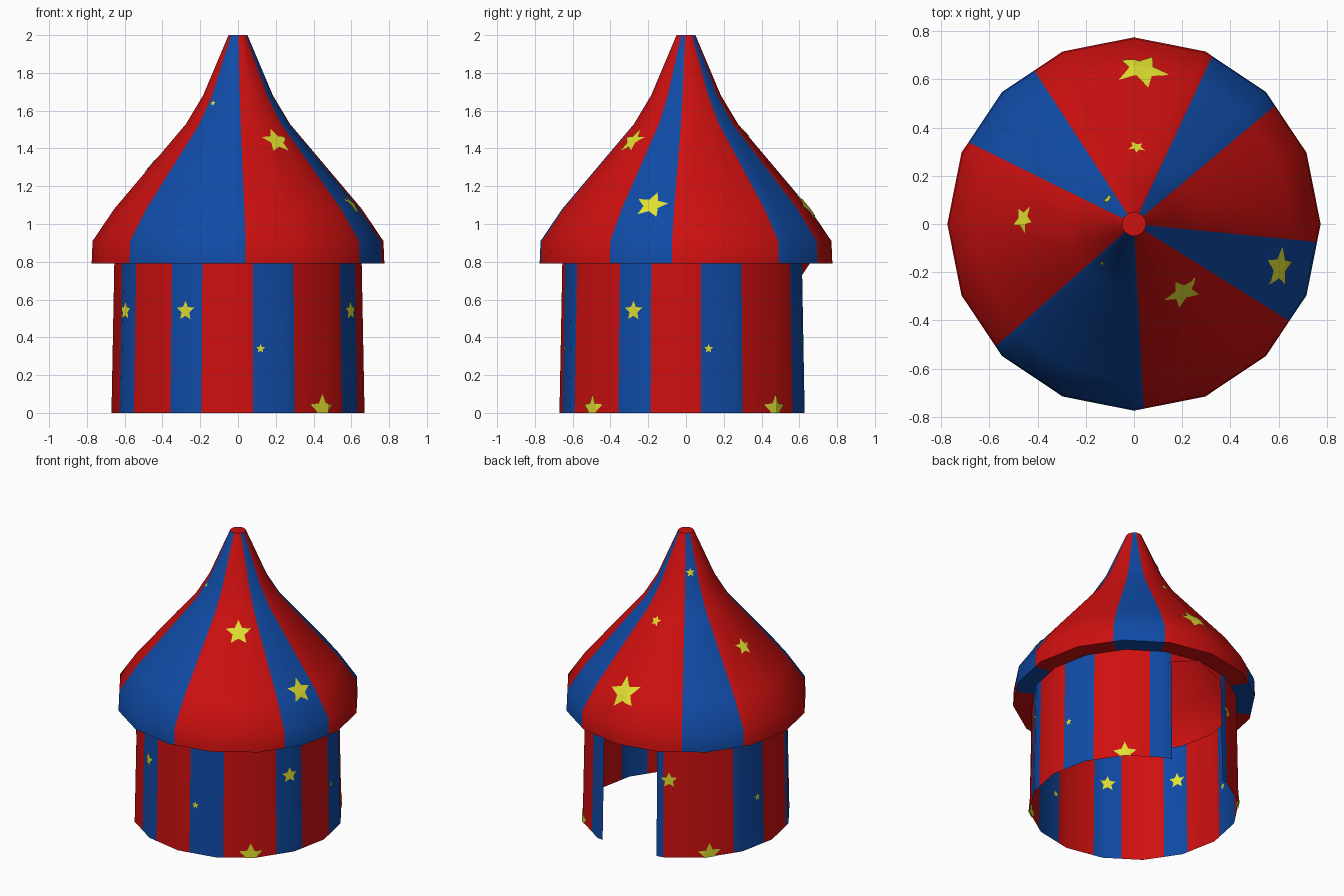
import bpy, bmesh, math
from mathutils import Vector

if "Cube" in bpy.data.objects:
    bpy.data.objects.remove(bpy.data.objects["Cube"])

STEP = 22.5                                   # both shells are 16-sided


def material(name, rgb):
    m = bpy.data.materials.new(name)
    m.diffuse_color = (*rgb, 1)
    m.use_nodes = True
    m.node_tree.nodes["Principled BSDF"].inputs["Base Color"].default_value = m.diffuse_color
    return m


MATS = [material("red", (0.62, 0.005, 0.005)),
        material("blue", (0.005, 0.07, 0.38)),
        material("yellow", (0.75, 0.75, 0.03))]

# Profiles as (radius, height)
WALL = [(0.67, 0), (0.656, 0.73), (0.655, 0.79)]
ROOF = [(0.655, 0.79), (0.775, 0.79), (0.77, 0.91), (0.655, 1.08),
        (0.275, 1.53), (0.185, 1.68), (0.05, 2.0)]
# Blue stripes as (start, end) in degrees
WALL_BLUE = [(7, 27), (59, 71.5), (108.5, 112.5), (152.5, 174), (199, 213),
             (237, 253), (277, 297), (327, 343.5)]
ROOF_BLUE = [(40, 65), (123, 153.7), (221.5, 273), (328, 354.4)]
DOOR = (71.5, 108.5)


def point(radius, deg, z):
    """Point on the 16-sided outline."""
    half = STEP / 2
    k = math.cos(math.radians(half)) / math.cos(math.radians(deg % STEP - half))
    a = math.radians(deg)
    return Vector((radius * k * math.cos(a), radius * k * math.sin(a), z))


def finish(bm, name, smooth=True):
    me = bpy.data.meshes.new(name)
    bm.to_mesh(me)
    bm.free()
    for m in MATS:
        me.materials.append(m)
    ob = bpy.data.objects.new(name, me)
    bpy.context.collection.objects.link(ob)
    if smooth:
        bpy.ops.object.select_all(action='DESELECT')
        bpy.context.view_layer.objects.active = ob
        ob.select_set(True)
        bpy.ops.object.shade_smooth_by_angle(angle=math.radians(40))
    return ob


def shell(name, profile, blue, door=None, cap=False):
    """Lathe with extra columns at each stripe edge."""
    angles = {i * STEP for i in range(16)} | {a for s in blue for a in s}
    angles = sorted(angles | set(door or ()))
    bm = bmesh.new()
    cols = [[bm.verts.new(point(r, a, z)) for r, z in profile] for a in angles]
    for i, a in enumerate(angles):
        b = angles[(i + 1) % len(angles)]
        mid = (a + (b if b > a else b + 360)) / 2
        p, q = cols[i], cols[(i + 1) % len(cols)]
        mat = int(any(s < mid < e for s, e in blue))
        for j in range(len(profile) - 1):
            quad = [p[j], q[j], q[j + 1], p[j + 1]]
            if door and door[0] < mid < door[1]:
                if j == 0:
                    continue                  # open doorway
                quad.remove(q[j] if mid < 90 else p[j])   # pointed top
            bm.faces.new(quad).material_index = mat
    if cap:
        bm.faces.new([c[-1] for c in cols])
    bmesh.ops.delete(bm, geom=[v for v in bm.verts if not v.link_faces],
                     context='VERTS')
    return finish(bm, name)


def radius_at(profile, z):
    for (r0, z0), (r1, z1) in zip(profile, profile[1:]):
        if z1 > z0 and z <= z1:
            return r0 + (r1 - r0) * (z - z0) / (z1 - z0)
    return profile[-1][0]


def star(name, profile, deg, z, size, turn=0, offset=0.005):
    """Thin star wrapped on a shell, folded along the shell's edges."""
    r = radius_at(profile, z)
    dr = (radius_at(profile, z + 0.02) - radius_at(profile, z - 0.02)) / 0.04
    rise = 1 / math.hypot(1, dr)
    bm = bmesh.new()
    hub = bm.verts.new((deg, 0, z))
    rim = []
    for k in range(10):
        a = math.radians(90 + 36 * k + turn)
        s = size * (0.47 if k % 2 else 1)
        h = z + s * math.sin(a) * rise
        rim.append(bm.verts.new((deg + math.degrees(s * math.cos(a)
                                                    / radius_at(profile, h)), 0, h)))
    for k in range(10):
        bm.faces.new((hub, rim[k], rim[(k + 1) % 10]))
    k0 = int(deg // STEP)
    cuts = [((k * STEP, 0, 0), (1, 0, 0)) for k in range(k0 - 2, k0 + 4)]
    cuts += [((0, 0, h), (0, 0, 1)) for _, h in profile[1:-1]]
    for co, no in cuts:
        bmesh.ops.bisect_plane(bm, geom=bm.verts[:] + bm.edges[:] + bm.faces[:],
                               plane_co=co, plane_no=no, dist=1e-5)
    # Trim at the ground
    bmesh.ops.bisect_plane(bm, geom=bm.verts[:] + bm.edges[:] + bm.faces[:],
                           plane_co=(0, 0, 0), plane_no=(0, 0, -1),
                           dist=1e-5, clear_outer=True)
    for v in bm.verts:
        v.co = point(radius_at(profile, v.co.z) + offset, v.co.x, v.co.z)
    for f in bm.faces:
        f.material_index = 2
        f.normal_update()
        c = f.calc_center_median()
        if (f.normal.x * c.x + f.normal.y * c.y) * offset < 0:
            f.normal_flip()
    finish(bm, name, smooth=False)


# Tent walls with doorway at the back, hollow roof with overhanging rim
shell("tent_wall", WALL, WALL_BLUE, door=DOOR)
shell("tent_roof", ROOF, ROOF_BLUE, cap=True)

# Wall stars, showing outside and inside
wall_stars = [(a, 0.54, 0.055) for a in (115.5, 205, 245, 335)]
wall_stars += [(a, 0.34, 0.025) for a in (10.5, 169, 280.5)]
wall_stars += [(a, 0.02, 0.08) for a in (45, 138, 312)]
for i, (a, z, s) in enumerate(wall_stars):
    star(f"wall_star_{i}", WALL, a, z, s)
    star(f"wall_star_inside_{i}", WALL, a, z, s, offset=-0.004)

# Roof stars
roof_stars = [(87, 1.09, 0.115, 15), (88, 1.48, 0.037, 0), (136, 1.77, 0.03, 0),
              (177.5, 1.31, 0.06, -10), (305.5, 1.44, 0.085, 0),
              (343.3, 1.10, 0.09, -10), (231, 1.64, 0.016, 0)]
for i, (a, z, s, t) in enumerate(roof_stars):
    star(f"roof_star_{i}", ROOF[1:], a, z, s, t)
